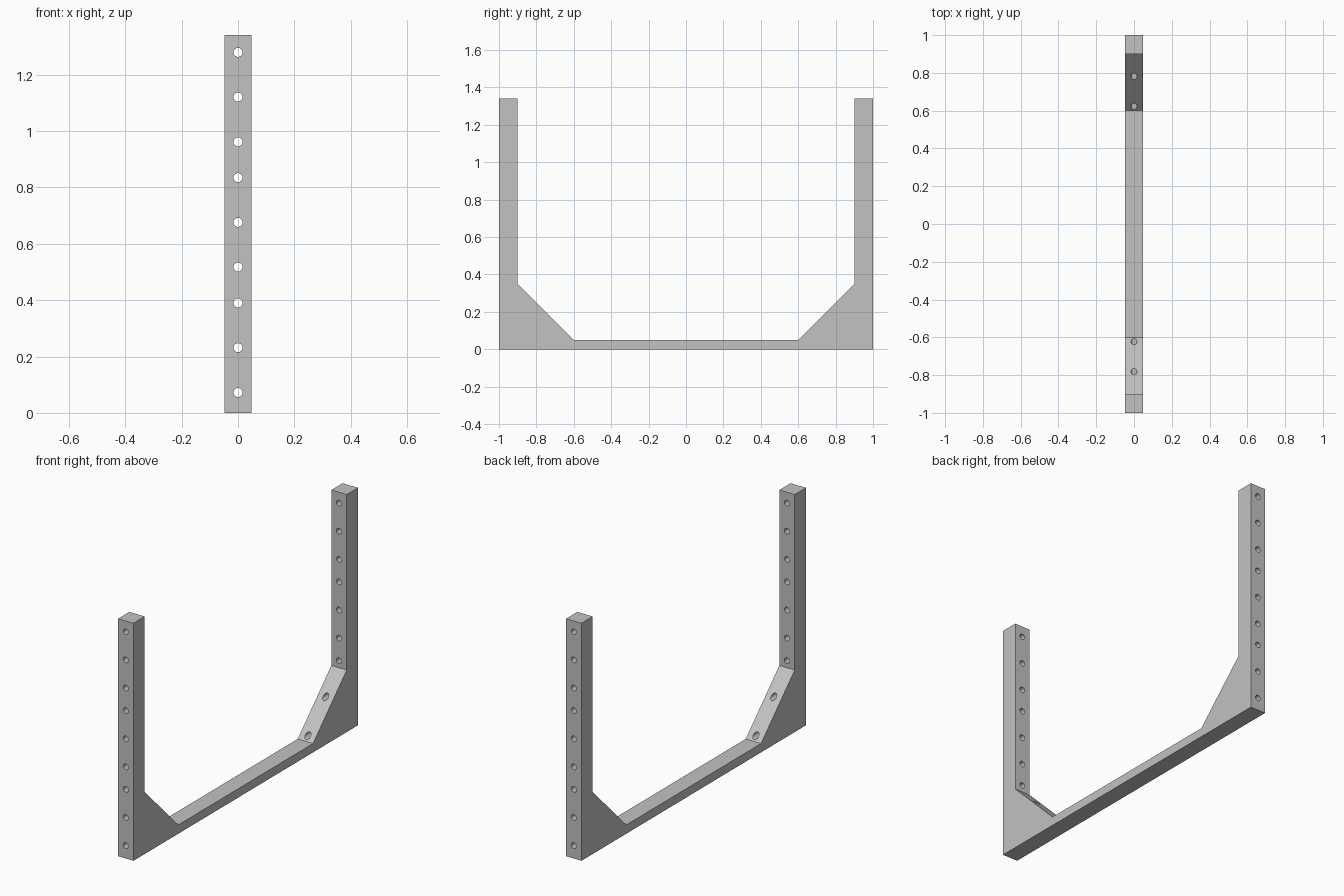
import bpy
import bmesh
from math import pi
from mathutils import Matrix, Vector

HALF_WIDTH = 0.048
HEIGHT = 1.34
HOLE_RADIUS = 0.016
PITCH = 0.1587       # step between holes inside a group
UNIT = 0.4445        # step between groups of three holes
FIRST_HOLE = 0.0725

if "Cube" in bpy.data.objects:
    bpy.data.objects.remove(bpy.data.objects["Cube"], do_unlink=True)

grey = bpy.data.materials.new("plain grey")
grey.use_nodes = True
colour = (0.54, 0.54, 0.54, 1)
grey.diffuse_color = colour
grey.node_tree.nodes["Principled BSDF"].inputs["Base Color"].default_value = colour


def make_object(name, bm):
    mesh = bpy.data.meshes.new(name)
    bmesh.ops.recalc_face_normals(bm, faces=bm.faces)
    bm.to_mesh(mesh)
    bm.free()
    mesh.materials.append(grey)
    obj = bpy.data.objects.new(name, mesh)
    bpy.context.collection.objects.link(obj)
    return obj


# U-shaped frame: half profile in (y, z), mirrored and extruded across x
half = [(1, 0), (1, HEIGHT), (0.9, HEIGHT), (0.9, 0.35), (0.6, 0.05)]
profile = half + [(-y, z) for y, z in reversed(half)]
bm = bmesh.new()
face = bm.faces.new([bm.verts.new((-HALF_WIDTH, y, z)) for y, z in profile])
side = bmesh.ops.extrude_face_region(bm, geom=[face])["geom"]
bmesh.ops.translate(bm, vec=Vector((2 * HALF_WIDTH, 0, 0)),
                    verts=[v for v in side if isinstance(v, bmesh.types.BMVert)])
frame = make_object("rack_frame", bm)

# Mounting holes: groups of three, drilled front to back through both posts
bm = bmesh.new()
for group in range(3):
    for step in range(3):
        z = FIRST_HOLE + group * UNIT + step * PITCH
        bmesh.ops.create_cone(
            bm, cap_ends=True, segments=32, radius1=HOLE_RADIUS,
            radius2=HOLE_RADIUS, depth=2.4,
            matrix=Matrix.Translation((0, 0, z)) @ Matrix.Rotation(pi / 2, 4, "X"))
cutter = make_object("hole_cutter", bm)
cutter.hide_render = True
cutter.hide_viewport = True
cutter.display_type = "WIRE"

holes = frame.modifiers.new("mounting_holes", "BOOLEAN")
holes.operation = "DIFFERENCE"
holes.solver = "EXACT"
holes.object = cutter

# Crisp edges with smooth hole walls
bpy.ops.object.select_all(action="DESELECT")
bpy.context.view_layer.objects.active = frame
frame.select_set(True)
bpy.ops.object.modifier_apply(modifier=holes.name)
bpy.ops.object.shade_smooth_by_angle(angle=pi / 6)
bpy.data.objects.remove(cutter, do_unlink=True)
